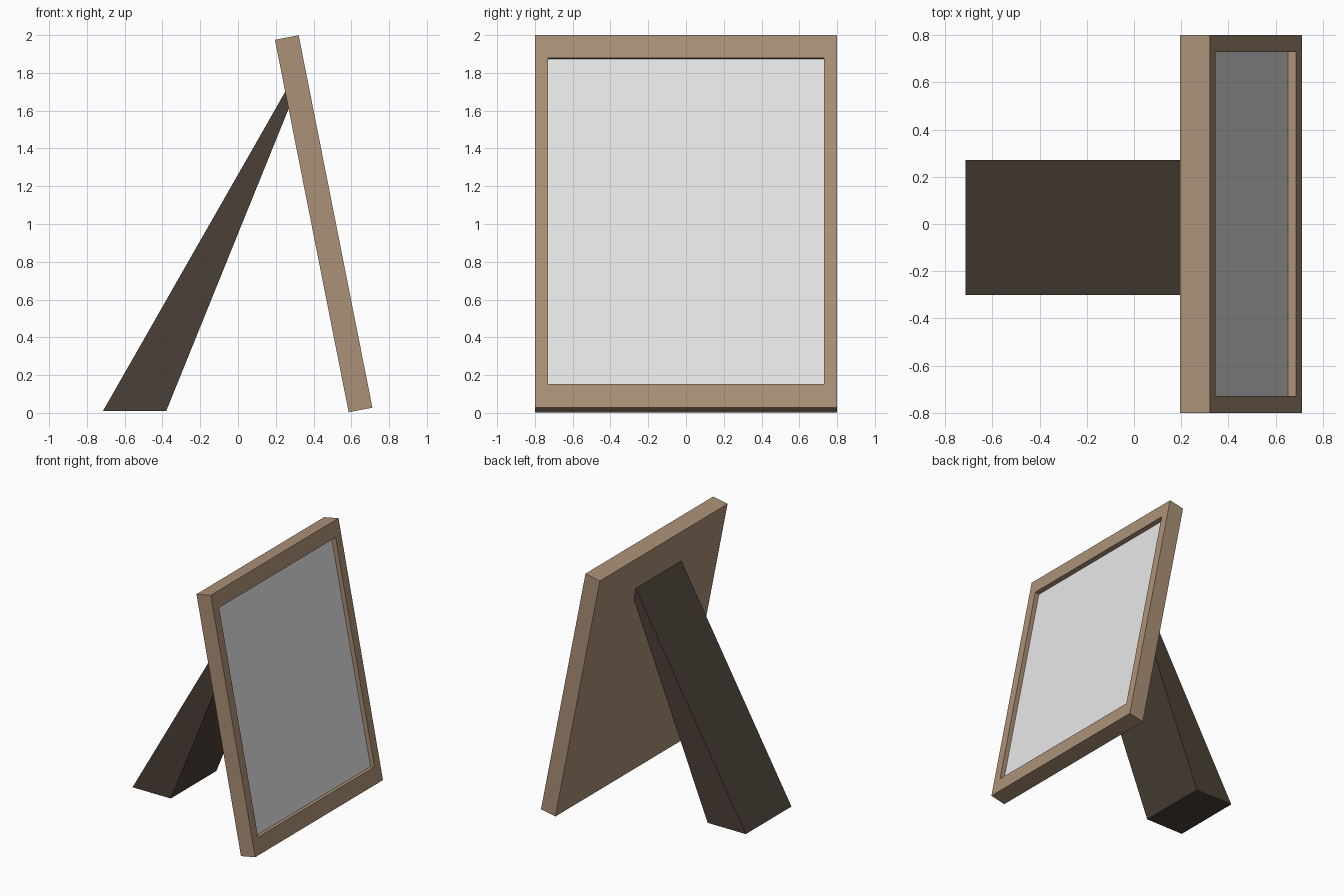
import bpy, bmesh
from mathutils import Vector, Matrix

if "Cube" in bpy.data.objects:
    bpy.data.objects.remove(bpy.data.objects["Cube"])


def material(name, rgb):
    m = bpy.data.materials.new(name)
    m.diffuse_color = (*rgb, 1)
    m.use_nodes = True
    m.node_tree.nodes["Principled BSDF"].inputs["Base Color"].default_value = m.diffuse_color
    return m


WOOD = material("brown wood", (0.41, 0.285, 0.187))
DARK = material("dark brown", (0.07, 0.053, 0.038))
PANEL = material("pale grey", (0.8, 0.8, 0.8))


def finish(bm, name, mats):
    bmesh.ops.recalc_face_normals(bm, faces=bm.faces)
    me = bpy.data.meshes.new(name)
    bm.to_mesh(me)
    bm.free()
    ob = bpy.data.objects.new(name, me)
    bpy.context.collection.objects.link(ob)
    for m in mats:
        me.materials.append(m)
    return ob


# Tilted frame: box in (depth, width, height), with a recessed picture panel
THICK, WIDTH, HEIGHT, RECESS = 0.128, 1.6, 2.01, 0.036
up = Vector((-0.39, 0, 1.97)).normalized()
out = Vector((up.z, 0, -up.x))
side = Vector((0, 1, 0))
tilt = Matrix((out, side, up)).transposed().to_4x4()
tilt.translation = Vector((0.586, 0, 0.003))

bm = bmesh.new()
bmesh.ops.create_cube(bm, size=1, matrix=Matrix.Translation((THICK / 2, 0, HEIGHT / 2))
                      @ Matrix.Diagonal((THICK, WIDTH, HEIGHT, 1)))
bm.normal_update()
front = max(bm.faces, key=lambda f: f.normal.x)
bmesh.ops.inset_individual(bm, faces=[front], thickness=0.1)
for v in front.verts:
    v.co.z = 0.127 if v.co.z < 1 else HEIGHT - 0.122
panel = bmesh.ops.extrude_discrete_faces(bm, faces=[front])["faces"][0]
for v in panel.verts:
    v.co.x -= RECESS
panel.material_index = 1
bm.transform(tilt)
finish(bm, "picture_frame", [WOOD, PANEL])

# Wedge-shaped stand leg, its top end flush with the frame's back
bm = bmesh.new()
profile = [(-0.715, 0.01), (-0.38, 0.01), (0.268, 1.61), (0.25, 1.70)]
f = bm.faces.new([bm.verts.new((x, -0.3, z)) for x, z in profile])
ext = bmesh.ops.extrude_face_region(bm, geom=[f])["geom"]
for v in ext:
    if isinstance(v, bmesh.types.BMVert):
        v.co.y = 0.272
finish(bm, "stand_leg", [DARK])
